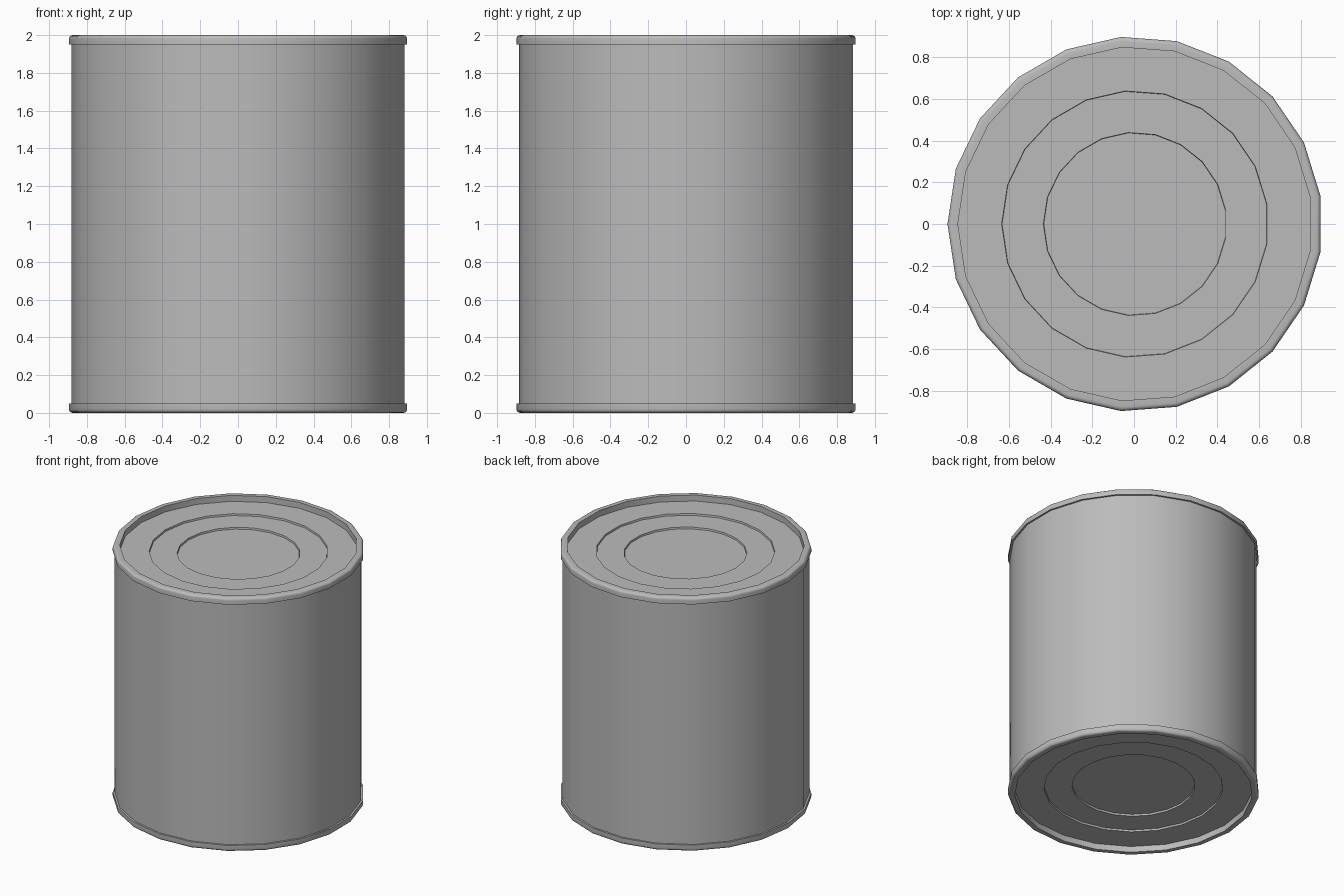
import bpy
import bmesh
import math

SIDES = 21
SHIFT = 0.005  # centres the odd-sided outline

cube = bpy.data.objects.get("Cube")
if cube:
    bpy.data.objects.remove(cube, do_unlink=True)

metal = bpy.data.materials.new("grey_metal")
metal.use_nodes = True
GREY = (0.5, 0.5, 0.5, 1.0)
metal.diffuse_color = GREY
metal.node_tree.nodes["Principled BSDF"].inputs["Base Color"].default_value = GREY


def lathe(name, profile, cap_end=False):
    """Revolve (radius, height) points around z, with a corner facing -x."""
    bm = bmesh.new()
    rings = []
    for r, z in profile:
        ring = []
        for i in range(SIDES):
            a = math.pi + math.tau * i / SIDES
            ring.append(bm.verts.new((r * math.cos(a) + SHIFT, r * math.sin(a), z)))
        rings.append(ring)
    for low, high in zip(rings, rings[1:]):
        for i in range(SIDES):
            j = (i + 1) % SIDES
            bm.faces.new((low[i], low[j], high[j], high[i]))
    if cap_end:
        bm.faces.new(rings[-1])
    mesh = bpy.data.meshes.new(name)
    bm.to_mesh(mesh)
    bm.free()
    mesh.materials.append(metal)
    obj = bpy.data.objects.new(name, mesh)
    bpy.context.collection.objects.link(obj)
    bpy.ops.object.select_all(action="DESELECT")
    obj.select_set(True)
    bpy.context.view_layer.objects.active = obj
    bpy.ops.object.shade_smooth_by_angle(angle=math.radians(35))
    return obj


def flip_to_bottom(obj):
    """Reflect an end part through the middle of the can."""
    mesh = obj.data
    for v in mesh.vertices:
        v.co.z = 2 - v.co.z
    mesh.flip_normals()


# Smooth side wall
lathe("can_wall", [(0.886, 0.04), (0.886, 1.96)])

# Rolled rim: underside, outer face, rounded shoulder, inner wall
BEND = 0.02
shoulder = [(0.9 - BEND + BEND * math.cos(a), 2 - BEND + BEND * math.sin(a))
            for a in (math.pi / 2 * k / 4 for k in range(5))]
rim_profile = [(0.88, 1.95), (0.9, 1.95)] + shoulder + [(0.85, 2.0), (0.85, 1.953)]

# Recessed lid with two shallow steps
lid_profile = [(0.85, 1.953), (0.64, 1.953), (0.638, 1.939),
               (0.44, 1.939), (0.438, 1.925)]

for end in ("top", "bottom"):
    rim = lathe(end + "_rim", rim_profile)
    lid = lathe(end + "_lid", lid_profile, cap_end=True)
    if end == "bottom":
        flip_to_bottom(rim)
        flip_to_bottom(lid)
